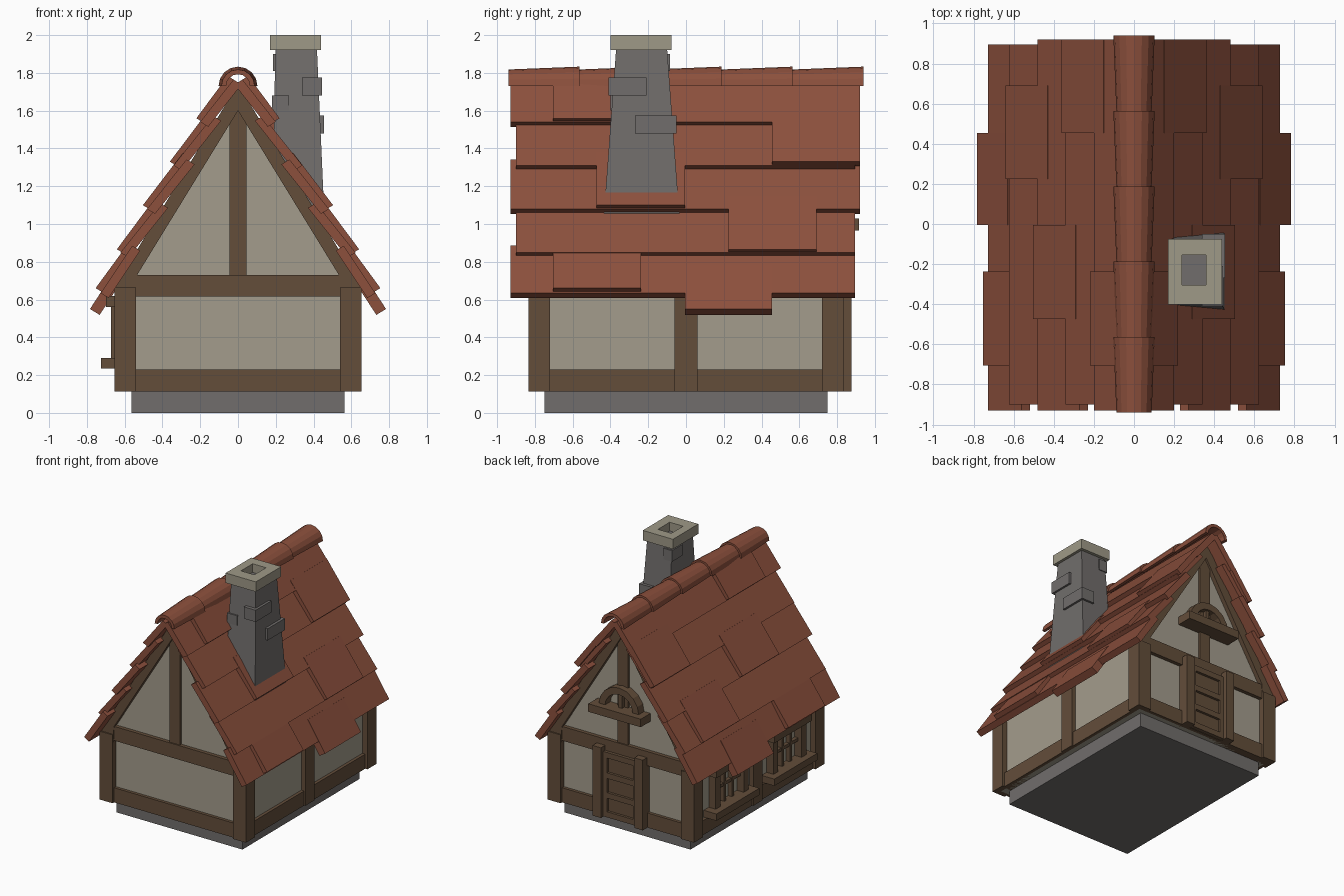
import bpy, bmesh, math
from mathutils import Vector

if "Cube" in bpy.data.objects:
    bpy.data.objects.remove(bpy.data.objects["Cube"])

def material(name, col):
    m = bpy.data.materials.new(name)
    m.diffuse_color = (*col, 1)
    m.use_nodes = True
    m.node_tree.nodes["Principled BSDF"].inputs["Base Color"].default_value = m.diffuse_color
    return m

TILE = material("clay_tile", (0.262, 0.080, 0.046))
WOOD = material("timber", (0.125, 0.075, 0.042))
PLASTER = material("plaster", (0.370, 0.335, 0.265))
STONE = material("grey_stone", (0.165, 0.155, 0.150))
CAPSTONE = material("pale_stone", (0.345, 0.320, 0.245))

def finish(name, bm, mat):
    bmesh.ops.recalc_face_normals(bm, faces=bm.faces)
    me = bpy.data.meshes.new(name)
    bm.to_mesh(me)
    bm.free()
    me.materials.append(mat)
    ob = bpy.data.objects.new(name, me)
    bpy.context.collection.objects.link(ob)
    return ob

def loft(name, a, b, mat):
    """Solid between two matching closed loops of 3D points."""
    bm = bmesh.new()
    va, vb = [bm.verts.new(p) for p in a], [bm.verts.new(p) for p in b]
    bm.faces.new(va)
    bm.faces.new(vb)
    n = len(a)
    for i in range(n):
        j = (i + 1) % n
        bm.faces.new((va[i], va[j], vb[j], vb[i]))
    return finish(name, bm, mat)

def prism(name, pts, y0, y1, mat):
    """Extrude an xz profile along y."""
    return loft(name, [(x, y0, z) for x, z in pts], [(x, y1, z) for x, z in pts], mat)

def box(name, x0, x1, y0, y1, z0, z1, mat):
    return prism(name, [(x0, z0), (x1, z0), (x1, z1), (x0, z1)], y0, y1, mat)

# Foundation and plaster body
box("foundation", -.565, .565, -.75, .75, 0, .115, STONE)
prism("plaster_walls", [(-.61, .112), (.61, .112), (.61, .70), (0, 1.70), (-.61, .70)], -.79, .79, PLASTER)

# Timber frame, mirrored left/right and front/back
for s in (-1, 1):
    for t in (-1, 1):
        box("corner_post", s*.54, s*.655, t*.72, t*.835, .112, .665, WOOD)
        prism("gable_rafter", [(0, 1.74), (s*.655, .666), (s*.655, .60), (s*.54, .60),
                               (s*.534, .73), (0, 1.60)], t*.74, t*.825, WOOD)
    box("side_sill_beam", s*.55, s*.635, -.73, .73, .112, .23, WOOD)
    box("side_mid_post", s*.55, s*.645, -.06, .06, .112, .70, WOOD)
    box("gable_sill_beam", -.55, .55, s*.72, s*.815, .112, .23, WOOD)
    box("gable_cross_beam", -.55, .55, s*.72, s*.82, .615, .73, WOOD)
    box("king_post", -.046, .046, s*.74, s*.81, .72, 1.64, WOOD)

# Back door: slab, jambs and rails leaving three sunk panels
box("door_slab", -.16, .16, .78, .825, .115, .64, WOOD)
for s in (-1, 1):
    box("door_jamb", s*.15, s*.225, .78, .875, .112, .68, WOOD)
    box("door_stile", s*.115, s*.15, .78, .845, .115, .64, WOOD)
for z in (.115, .27, .43, .595):
    box("door_rail", -.115, .115, .78, .845, z, z + .045, WOOD)

# Half-round attic window on the back gable
box("attic_window_sill", -.235, .235, .78, .915, .965, 1.03, WOOD)
arc = [(math.cos(math.pi*i/8), math.sin(math.pi*i/8)) for i in range(9)]
prism("attic_window_arch", [(.18*c, 1.02 + .18*q) for c, q in arc] +
      [(.125*c, 1.02 + .125*q) for c, q in reversed(arc)], .78, .86, WOOD)
box("attic_window_mullion", -.015, .015, .78, .84, 1.02, 1.16, WOOD)

# Two windows on the left wall
for yc in (-.37, .37):
    box("window_sill", -.725, -.60, yc - .275, yc + .275, .235, .29, WOOD)
    box("window_lintel", -.70, -.60, yc - .24, yc + .24, .56, .62, WOOD)
    for t in (-1, 1):
        box("window_jamb", -.672, -.60, yc + t*.15, yc + t*.21, .28, .57, WOOD)
        box("window_mullion", -.645, -.60, yc + t*.05 - .012, yc + t*.05 + .012, .28, .57, WOOD)
    box("window_transom", -.64, -.60, yc - .16, yc + .16, .415, .44, WOOD)

# Roof tile rows: (s, n) = distance down the slope and height off it
DOWN, OUT = Vector((.521, -.854)), Vector((.854, .521))

def tile(name, side, s0, n0, s1, n1, y0, y1, thick=.05):
    pts = []
    for s, n in ((s0, n0), (s1, n1), (s1, n1 - thick), (s0, n0 - thick)):
        p = Vector((0, 1.75)) + DOWN*s + OUT*n
        pts.append((side*p.x, p.y))
    prism(name, pts, y0, y1, TILE)

ROWS = [  # start, start height, end, end height, y0, y1
    (.0, .028, .283, .062, -.93, .92),
    (.22, .020, .553, .062, -.90, .895),
    (.49, .020, .823, .062, -.93, .92),
    (.76, .020, 1.093, .062, -.90, .895),
    (1.03, .028, 1.331, .040, -.93, .895)]
LONG = [  # one longer tile slipping out over each row below
    (.0, .064, .277, .089, -.705, -.237),
    (.20, .055, .546, .089, .455, .92),
    (.47, .055, .817, .091, -.475, -.005),
    (.74, .055, 1.088, .087, .225, .69),
    (1.01, .050, 1.322, .076, -.705, -.237),
    (1.15, .036, 1.432, .044, -.005, .455)]
for side in (-1, 1):
    for r in ROWS:
        tile("roof_row", side, *r)
    for r in LONG:
        tile("long_roof_tile", side, *r, thick=.06 if r[0] > 1.1 else .045)

# Ridge tiles: five tapered half-round shells
def shell(r, y):
    return ([(r*c, y, 1.73 + r*q) for c, q in arc] +
            [((r - .025)*c, y, 1.73 + (r - .025)*q) for c, q in reversed(arc)])
for i in range(5):
    y = -.94 + .376*i
    loft("ridge_tile", shell(.088, y), shell(.103, y + .376), TILE)

# Chimney stack, proud stones and hollow cap
def rect(x0, x1, y0, y1, z):
    return [(x0, y0, z), (x1, y0, z), (x1, y1, z), (x0, y1, z)]
loft("chimney_stack", rect(.18, .457, -.435, -.035, 1.05), rect(.198, .418, -.37, -.10, 1.925), STONE)
box("chimney_stone_front", .34, .445, -.41, -.21, 1.68, 1.775, STONE)
box("chimney_stone_back", .34, .455, -.27, -.05, 1.48, 1.575, STONE)
box("chimney_stone_left", .185, .26, -.22, -.085, 1.81, 1.90, STONE)
box("chimney_stone_low", .18, .27, -.40, -.24, 1.60, 1.68, STONE)

bm = bmesh.new()
bmesh.ops.create_cube(bm, size=1)
for v in bm.verts:
    v.co = Vector((.305 + v.co.x*.27, -.238 + v.co.y*.325, 1.96 + v.co.z*.08))
top = max(bm.faces, key=lambda f: f.calc_center_median().z)
bmesh.ops.inset_individual(bm, faces=[top], thickness=.04)
for v in top.verts:
    v.co.x = .30 + math.copysign(.06, v.co.x - .305)
    v.co.y = -.23 + math.copysign(.075, v.co.y + .238)
hole = bmesh.ops.extrude_discrete_faces(bm, faces=[top])["faces"][0]
for v in hole.verts:
    v.co.z -= .07
cap = finish("chimney_cap", bm, CAPSTONE)
cap.data.materials.append(STONE)
for p in cap.data.polygons:  # flue floor
    if p.normal.z > .9 and p.center.z < 1.95:
        p.material_index = 1
